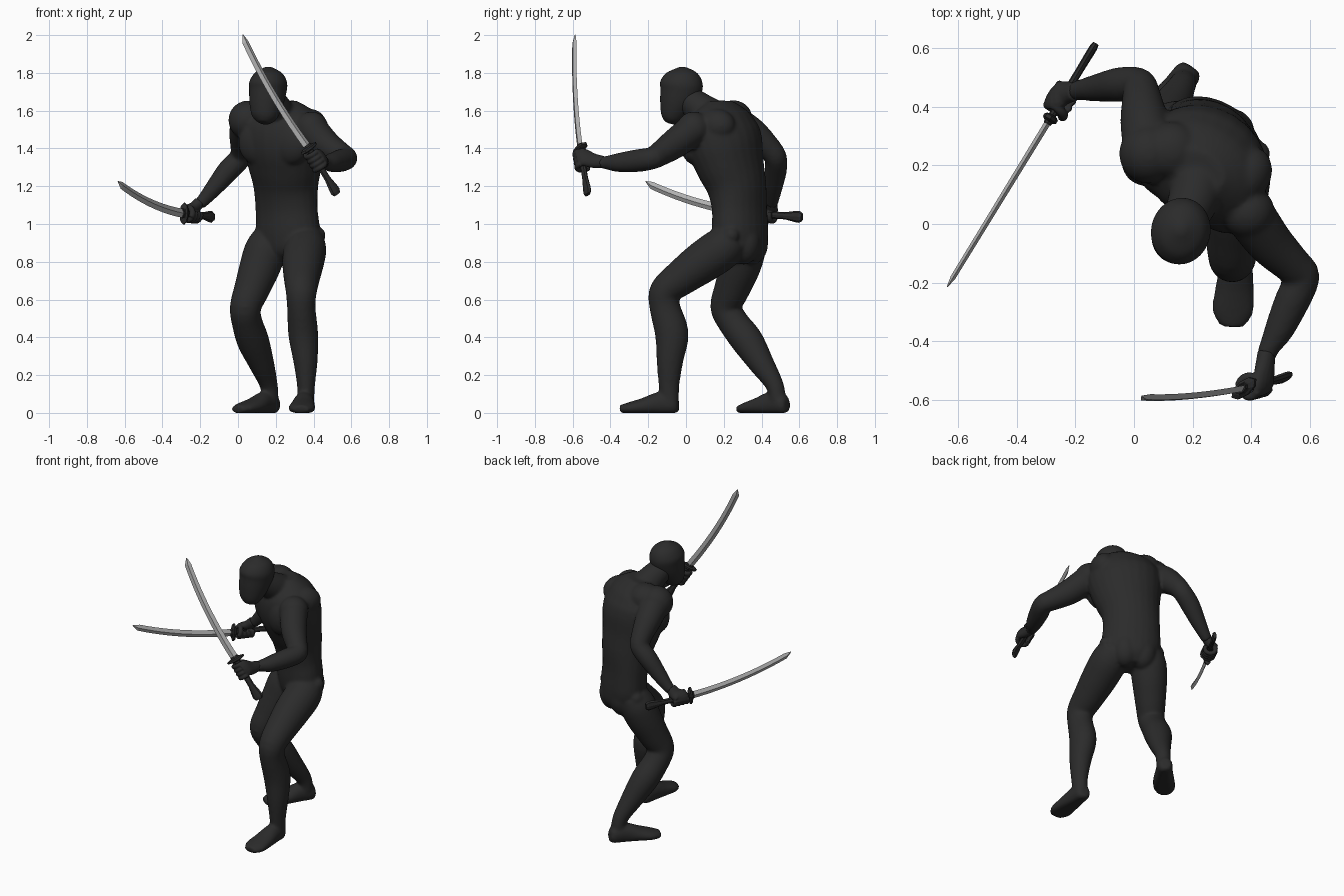
import bpy, bmesh, math
from mathutils import Vector, Matrix

V = Vector


def material(name, c):
    m = bpy.data.materials.new(name)
    m.diffuse_color = (*c, 1)
    return m


SUIT = material("charcoal suit", (0.024, 0.024, 0.024))
GRIP = material("dark grip", (0.024, 0.024, 0.024))
STEEL = material("steel grey", (0.45, 0.45, 0.45))
SIDE = V((0.84, -0.54, 0))      # body's left, the torso is twisted
YAW = math.atan2(-0.54, 0.84)


def loft(bm, pts, side, n=24, steps=4, grow=0):
    """Skin elliptical rings along a smooth path of (x, y, z, a[, b])."""
    pts = [tuple(p) + ((p[3],) if len(p) == 4 else ()) for p in pts]
    ext = [pts[0]] + pts + [pts[-1]]
    path = []
    for i in range(len(pts) - 1):
        a, b, c, d = ext[i:i + 4]
        for k in range(steps):
            t = k / steps
            if steps == 1:
                path.append(b)
                continue
            path.append([0.5 * (2 * q + (r - p) * t + (2 * p - 5 * q + 4 * r - s) * t * t
                                + (3 * q - p - 3 * r + s) * t ** 3)
                         for p, q, r, s in zip(a, b, c, d)])
    path.append(pts[-1])
    rings = []
    for i, p in enumerate(path):
        lo, hi = path[max(i - 1, 0)], path[min(i + 1, len(path) - 1)]
        t = (V(hi[:3]) - V(lo[:3])).normalized()
        u = V(side)
        u = (u - t * u.dot(t)).normalized()
        v = t.cross(u)
        ring = []
        for k in range(n):
            ang = 2 * math.pi * k / n
            co = V(p[:3]) + u * (max(p[3], .002) + grow) * math.cos(ang) \
                + v * (max(p[4], .002) + grow) * math.sin(ang)
            co.z = max(co.z, 0)
            ring.append(bm.verts.new(co))
        rings.append(ring)
    for r0, r1 in zip(rings, rings[1:]):
        for k in range(n):
            bm.faces.new((r0[k], r0[(k + 1) % n], r1[(k + 1) % n], r1[k]))
    bm.faces.new(rings[0][::-1])
    bm.faces.new(rings[-1])


def blob(bm, c, r):
    r = r if isinstance(r, tuple) else (r, r, r)
    mat = Matrix.Translation(c) @ Matrix.Rotation(YAW, 4, 'Z') @ Matrix.Diagonal((*r, 1))
    bmesh.ops.create_uvsphere(bm, u_segments=24, v_segments=16, radius=1, matrix=mat)


def finish(bm, name, mat, voxel=0, smooth=4):
    bmesh.ops.recalc_face_normals(bm, faces=bm.faces)
    me = bpy.data.meshes.new(name)
    bm.to_mesh(me)
    bm.free()
    me.materials.append(mat)
    ob = bpy.data.objects.new(name, me)
    bpy.context.collection.objects.link(ob)
    if voxel:
        m = ob.modifiers.new("merge", 'REMESH')
        m.mode, m.voxel_size, m.use_smooth_shade = 'VOXEL', voxel, True
        s = ob.modifiers.new("soften", 'SMOOTH')
        s.factor, s.iterations = 0.5, smooth
    return ob


# body: torso, muscles, arms, legs and feet merged into one skin
bm = bmesh.new()
loft(bm, [(.265, .30, .80, .06, .07), (.265, .295, .86, .15, .12), (.265, .287, .95, .182, .133),
          (.257, .283, 1.08, .176, .132), (.253, .268, 1.2, .180, .150), (.248, .235, 1.31, .205, .172),
          (.243, .208, 1.41, .225, .190), (.238, .19, 1.5, .225, .182), (.233, .185, 1.575, .19, .145),
          (.225, .18, 1.645, .09, .065)], SIDE)
loft(bm, [(.23, .20, 1.53, .10), (.205, .09, 1.60, .088), (.165, .0, 1.67, .072)], SIDE)     # neck
for c, r in [((.052, .24, 1.55), .103), ((.39, .04, 1.505), .09),                  # shoulders
             ((.13, .25, 1.565), (.10, .10, .09)), ((.378, .16, 1.52), (.085, .11, .09)),
             ((.275, .055, 1.43), (.12, .07, .12)), ((.11, .155, 1.43), (.12, .07, .12)),       # chest
             ((.325, .305, .90), (.085, .09, .115)), ((.225, .35, .90), (.085, .085, .115)),    # seat
             ((.42, .24, .94), .044), ((.12, .36, .93), .045)]:                    # hip joints
    blob(bm, c, r)
WRIST_R, WRIST_L = V((-.205, .452, 1.105)), V((.45, -.45, 1.325))
loft(bm, [(.055, .24, 1.55, .088), (.035, .35, 1.48, .08), (.025, .44, 1.40, .063), (.012, .475, 1.35, .057),
          (-.05, .475, 1.285, .057), (-.12, .465, 1.20, .046), (-.18, .457, 1.13, .034), (*WRIST_R, .031)],
     (0, 1, 0), grow=.002)
loft(bm, [(.385, .045, 1.505, .085), (.46, -.06, 1.425, .077), (.54, -.14, 1.37, .063), (.574, -.18, 1.348, .057),
          (.54, -.26, 1.335, .058), (.495, -.36, 1.325, .048), (.462, -.42, 1.325, .034), (*WRIST_L, .031)],
     (0, 0, 1), grow=.002)
loft(bm, [(.36, .25, .93, .09), (.355, .19, .87, .11), (.345, .09, .80, .108), (.338, -.02, .72, .094),
          (.335, -.11, .645, .08), (.335, -.112, .56, .072, .078), (.345, -.075, .42, .076, .086),
          (.357, -.085, .28, .062, .068), (.36, -.09, .15, .045, .052), (.358, -.085, .06, .042, .045)],
     (1, 0, 0), grow=.003)
loft(bm, [(.17, .33, .93, .09), (.145, .31, .86, .108), (.115, .285, .77, .105), (.075, .245, .66, .092),
          (.04, .212, .56, .080), (.048, .25, .48, .078), (.08, .325, .38, .082), (.125, .40, .26, .064),
          (.162, .468, .15, .045), (.17, .485, .07, .042)], (.8, -.6, 0), grow=.003)
loft(bm, [(.358, -.04, .045, .025, .03), (.355, -.06, .045, .042, .05), (.35, -.13, .05, .05, .06),
          (.343, -.22, .035, .062, .042), (.337, -.30, .024, .066, .028), (.335, -.35, .018, .035, .018)],
     (1, 0, 0), grow=.004)
loft(bm, [(.198, .535, .045, .025, .03), (.185, .517, .045, .042, .05), (.14, .455, .05, .048, .06),
          (.085, .385, .035, .062, .042), (.03, .325, .024, .062, .028), (-.002, .283, .018, .035, .018)],
     (.8, -.6, 0), grow=.004)
finish(bm, "body", SUIT, .010, 5)

# masked head with brow fold and nose ridge
bm = bmesh.new()
loft(bm, [(.135, -.085, 1.535, .03, .03), (.14, -.075, 1.565, .066, .06), (.148, -.052, 1.63, .088, .09),
          (.157, -.03, 1.70, .098, .110), (.16, -.023, 1.75, .100, .113), (.16, -.02, 1.80, .072, .082),
          (.16, -.02, 1.832, .015, .015)], (.97, -.2, 0), 32)
blob(bm, (.132, -.113, 1.63), (.016, .022, .03))
blob(bm, (.14, -.070, 1.685), (.078, .062, .02))
finish(bm, "head", SUIT, .007, 5)


# swords: curved blade, guard and flared grip
def sword(label, tip, guard, pommel, convex, bulge):
    tip, guard, pommel, convex = V(tip), V(guard), V(pommel), V(convex)
    axis = (guard - pommel).normalized()
    chord = (tip - guard).normalized()
    w = (convex - chord * convex.dot(chord)).normalized()

    def at(t):
        return guard.lerp(tip, t) + w * bulge * 4 * t * (1 - t)

    bm = bmesh.new()
    pts = [(*at(k / 12 * .94), .024 - .004 * k / 12, .011 - .002 * k / 12) for k in range(13)]
    pts.append((*(tip - w * .006), .002, .002))
    loft(bm, pts, w, 4, 1)
    finish(bm, label + "_blade", STEEL)

    bm = bmesh.new()
    g = guard
    loft(bm, [(*(g - axis * .012), .035, .018), (*(g - axis * .006), .058, .026),
              (*(g + axis * .006), .058, .026), (*(g + axis * .012), .035, .018)], w, 8, 1)
    loft(bm, [(*(g + axis * .01), .027, .016), (*(g + axis * .022), .025, .013)], w, 8, 1)
    finish(bm, label + "_guard", GRIP)

    bm = bmesh.new()
    p = pommel
    loft(bm, [(*g, .019, .013), (*p.lerp(g, .35), .019, .013), (*p.lerp(g, .14), .030, .014),
              (*p.lerp(g, .06), .032, .014), (*p, .022, .011)], w, 8, 1)
    finish(bm, label + "_grip", GRIP)


sword("right_sword", (-.637, -.215, 1.22), (-.285, .36, 1.055), (-.13, .615, 1.037), (0, 0, -1), .026)
sword("left_sword", (.022, -.59, 2.0), (.375, -.56, 1.40), (.525, -.52, 1.157), (-.8, -.6, -.45), .022)


# hands: palm behind the grip, four curled fingers and a thumb
def hand(name, wrist, guard, pommel, out):
    guard, pommel = V(guard), V(pommel)
    d = (guard - pommel).normalized()
    c = guard - d * .075
    p = wrist - c
    p = (p - d * p.dot(d)).normalized()
    q = d.cross(p)
    if q.x * out < 0:
        q = -q
    bm = bmesh.new()
    loft(bm, [(*(wrist + p * .015), .032, .03), (*(wrist.lerp(c, .4) + q * .012), .042, .03),
              (*(c + q * .030 + p * .012), .052, .024), (*(c + q * .032 - p * .02), .048, .016)], d, 16)

    def curl(off, a0, a1, r, drift=0):
        pts = []
        for k in range(7):
            a = math.radians(a0 + (a1 - a0) * k / 6)
            pts.append((*(c + d * (off + drift * k / 6) + (q * math.cos(a) - p * math.sin(a)) * .034), r))
        loft(bm, pts, d, 10, 2)

    for i in range(4):
        curl(-.040 + .027 * i, 10, 225, .0142)
    curl(.03, -50, -190, .016, .02)
    finish(bm, name, SUIT, .0045, 2)


hand("right_hand", WRIST_R, (-.285, .36, 1.055), (-.13, .615, 1.037), -1)
hand("left_hand", WRIST_L, (.375, -.56, 1.40), (.525, -.52, 1.157), 1)
